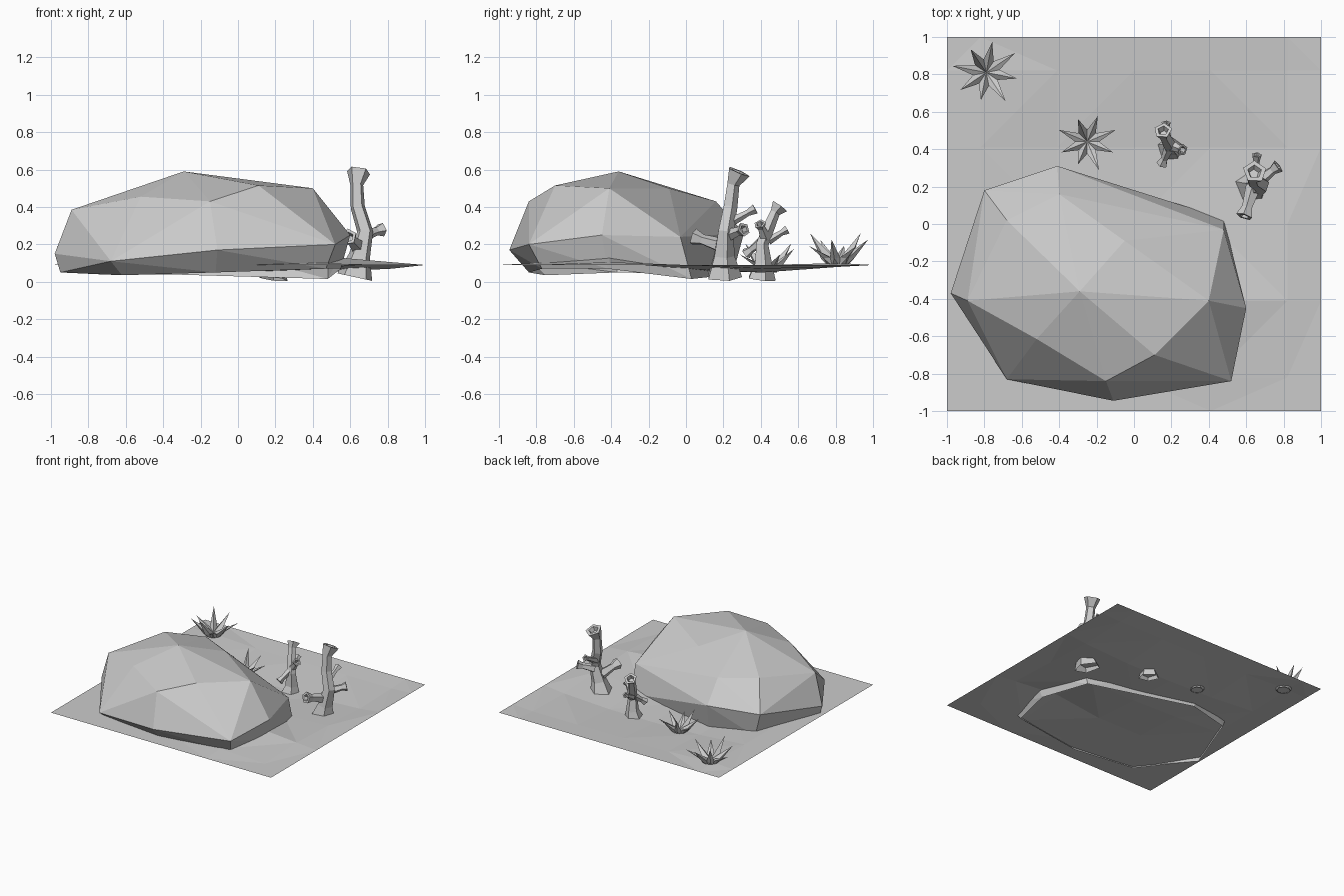
import bpy, bmesh, math
from mathutils import Vector

cube = bpy.data.objects.get("Cube")
if cube:
    bpy.data.objects.remove(cube)

stone = bpy.data.materials.new("stone_grey")
stone.use_nodes = True
stone.diffuse_color = (0.6, 0.6, 0.6, 1)
stone.node_tree.nodes["Principled BSDF"].inputs["Base Color"].default_value = stone.diffuse_color


def finish(bm, name, normals=True):
    if normals:
        bmesh.ops.recalc_face_normals(bm, faces=bm.faces)
    mesh = bpy.data.meshes.new(name)
    bm.to_mesh(mesh)
    bm.free()
    mesh.materials.append(stone)
    obj = bpy.data.objects.new(name, mesh)
    bpy.context.collection.objects.link(obj)
    return obj


# Ground: a flat-edged square with a rise at the front left and a hollow behind
bumps = [(0, 0, 0, 1, 0),
         (0, 0, 0, 5, 1.5),
         (0, -2, -3, -2, 0),
         (0, -3, -4, -4, -2),
         (1, -1, -1, -1, -1)]
bm = bmesh.new()
bmesh.ops.create_grid(bm, x_segments=6, y_segments=6, size=1)
for v in bm.verts:
    col, row = round(v.co.x * 3) + 2, round(v.co.y * 3) + 2
    v.co.z = 0.09
    if 0 <= col < 5 and 0 <= row < 5:
        v.co.z += bumps[row][col] * .01
    for axis in (0, 1):
        if abs(v.co[axis]) < .99:
            v.co[axis] *= 1.23
bmesh.ops.triangulate(bm, faces=bm.faces)
finish(bm, "ground", False)

# Boulder: faceted hull with a crown, a wide belt and an open underside
belt = [(-.98, -.37, .15), (-.68, -.83, .11), (-.11, -.945, .17), (.52, -.84, .2),
        (.6, -.45, .25), (.48, -.03, .24), (-.41, .31, .26), (-.8, .18, .24)]
crown = [(-.89, -.41, .385), (-.52, -.615, .455), (-.15, -.84, .43), (.11, -.7, .515),
         (.4, -.41, .5), (-.29, -.36, .59), (-.05, -.09, .5), (-.4, .16, .43), (-.68, .02, .45)]
base = [(-.95, -.37, .05), (-.62, -.75, .035), (-.12, -.84, .05), (.47, -.77, .07),
        (.55, -.42, .07), (.48, .03, .015), (-.38, .25, .04), (-.74, .16, .04)]
bm = bmesh.new()
for p in belt + crown + base:
    bm.verts.new(p)
hull = bmesh.ops.convex_hull(bm, input=bm.verts)
loose = {g for g in hull["geom_interior"] if isinstance(g, bmesh.types.BMVert)}
bmesh.ops.delete(bm, geom=list(loose), context="VERTS")
bmesh.ops.recalc_face_normals(bm, faces=bm.faces)
under = [f for f in bm.faces if f.normal.z < -0.93]
bmesh.ops.delete(bm, geom=under, context="FACES")
finish(bm, "boulder", False)


def tube(bm, path, radii):
    """Five-sided limb along a path, ending in a flared, sunken mouth."""
    pts = [Vector(p) for p in path]
    radii = list(radii)
    tip = (pts[-1] - pts[-2]).normalized()
    dirs = [(pts[min(i + 1, len(pts) - 1)] - pts[max(i - 1, 0)]).normalized() for i in range(len(pts))]
    dirs[-1] = tip
    pts += [pts[-1].copy(), pts[-1] - tip * .03]
    radii += [radii[-1] * .6, radii[-1] * .4]
    dirs += [tip, tip]
    # One reference direction for the whole limb keeps its sides untwisted
    along = pts[-1] - pts[0]
    ref = Vector((.31, .95, .05)) if abs(along.z) > abs(along.y) else Vector((.1, -.1, 1))
    rings = []
    for p, r, d in zip(pts, radii, dirs):
        side = d.cross(ref).normalized()
        other = d.cross(side)
        rings.append([bm.verts.new(p + r * (side * math.cos(a) + other * math.sin(a)))
                      for a in (i * math.tau / 5 for i in range(5))])
    for lo, hi in zip(rings, rings[1:]):
        for i in range(5):
            j = (i + 1) % 5
            bm.faces.new((lo[i], lo[j], hi[j], hi[i]))
    bm.faces.new(rings[-1])


def stump(name, trunk, radii, branches):
    bm = bmesh.new()
    tube(bm, trunk, radii)
    for start, end, r in branches:
        a, b = Vector(start), Vector(end)
        tube(bm, [a, a.lerp(b, .7), b], [r * 1.2, r * .8, r * 1.3])
    finish(bm, name)


# Two crooked dead trunks with short branches
stump("large_trunk",
      [(.625, .2, .025), (.65, .2, .14), (.68, .21, .27), (.64, .235, .4), (.635, .25, .52), (.645, .28, .59)],
      [.1, .06, .045, .04, .036, .065],
      [((.67, .23, .25), (.77, .31, .28), .03),
       ((.64, .2, .19), (.59, .04, .24), .036),
       ((.65, .24, .32), (.655, .37, .39), .022)])
stump("small_trunk",
      [(.19, .4, .015), (.2, .41, .1), (.2, .405, .2), (.18, .44, .29), (.16, .475, .37), (.155, .5, .405)],
      [.08, .05, .036, .034, .028, .05],
      [((.19, .41, .22), (.15, .32, .15), .024),
       ((.2, .42, .24), (.26, .395, .31), .026),
       ((.18, .44, .22), (.17, .54, .28), .02)])


# Spiky plants: a small bowl of folded, pointed leaves
def plant(name, x, y, z, size, turn):
    bm = bmesh.new()
    n = 8

    def point(i, r, h):
        a = turn + i * math.tau / n
        return bm.verts.new((x + size * r * math.cos(a), y + size * r * math.sin(a), z + size * h))

    foot = [point(i, .28, 0) for i in range(n)]
    rim = [point(i, .4, .25) for i in range(n)]
    heart = point(0, 0, .15)
    for i in range(n):
        j = (i + 1) % n
        high = i % 3 / 2
        keel = point(i + .5, .5, .22)
        tip = point(i + .5, 1.03 - .2 * high, .6 + .37 * high)
        bm.faces.new((foot[i], foot[j], keel))
        bm.faces.new((foot[j], rim[j], keel))
        bm.faces.new((rim[i], foot[i], keel))
        bm.faces.new((rim[i], keel, tip))
        bm.faces.new((keel, rim[j], tip))
        bm.faces.new((rim[j], heart, tip))
        bm.faces.new((heart, rim[i], tip))
    finish(bm, name)


plant("large_plant", -.79, .81, .085, .18, .2)
plant("small_plant", -.25, .44, .05, .16, 0)
